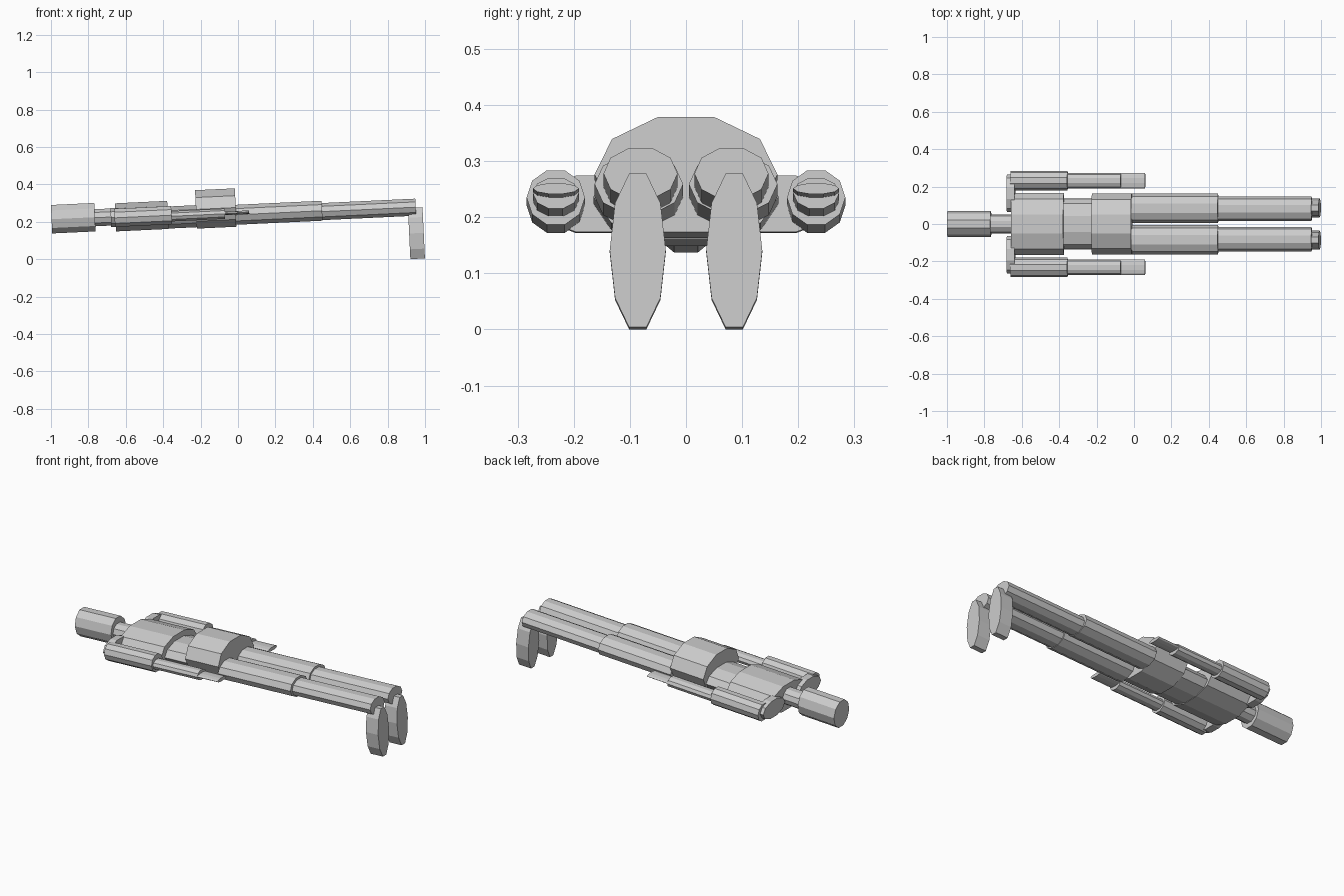
import bpy, bmesh, math
from mathutils import Matrix, Vector

SIDES = 10
TILT = math.radians(2.7)   # whole figure lies on a slight slope

old = bpy.data.objects.get("Cube")
if old:
    bpy.data.objects.remove(old, do_unlink=True)

grey = bpy.data.materials.new("plain_grey")
grey.use_nodes = True
colour = (0.6, 0.6, 0.6, 1)
grey.diffuse_color = colour
grey.node_tree.nodes["Principled BSDF"].inputs["Base Color"].default_value = colour


def prism(name, x0, x1, y, z, ry, rz):
    """Ten-sided elliptical prism along x; y, z locate its middle."""
    bm = bmesh.new()
    bmesh.ops.create_cone(bm, cap_ends=True, segments=SIDES,
                          radius1=1, radius2=1, depth=1)
    lay_down = Matrix.Rotation(math.pi / 2, 4, 'Y')
    size = Matrix.Diagonal((x1 - x0, ry, rz, 1))
    slope = Matrix.Rotation(-TILT, 4, 'Y')
    place = Matrix.Translation(Vector(((x0 + x1) / 2, y, z)))
    bm.transform(place @ slope @ size @ lay_down)
    bmesh.ops.recalc_face_normals(bm, faces=bm.faces)
    mesh = bpy.data.meshes.new(name)
    bm.to_mesh(mesh)
    bm.free()
    mesh.materials.append(grey)
    bpy.context.collection.objects.link(bpy.data.objects.new(name, mesh))


# Head and torso
prism("head", -0.997, -0.765, 0, 0.219, 0.070, 0.080)
prism("neck", -0.77, -0.65, 0, 0.224, 0.052, 0.048)
prism("chest", -0.655, -0.375, 0, 0.230, 0.165, 0.079)
prism("waist", -0.38, -0.22, 0, 0.226, 0.135, 0.062)
prism("hips", -0.225, -0.012, 0, 0.271, 0.163, 0.108)

# Limbs, one set per side
for side, s in (("left", 1), ("right", -1)):
    prism(side + "_shoulder", -0.68, -0.637, s * 0.165, 0.223, 0.100, 0.053)
    prism(side + "_upper_arm", -0.66, -0.355, s * 0.232, 0.228, 0.052, 0.051)
    prism(side + "_forearm", -0.36, -0.07, s * 0.232, 0.236, 0.041, 0.029)
    prism(side + "_hand", -0.075, 0.06, s * 0.232, 0.248, 0.041, 0.010)
    prism(side + "_thigh", -0.015, 0.45, s * 0.084, 0.248, 0.079, 0.056)
    prism(side + "_shin", 0.445, 0.95, s * 0.081, 0.266, 0.066, 0.048)
    prism(side + "_foot", 0.915, 0.993, s * 0.086, 0.139, 0.050, 0.144)
